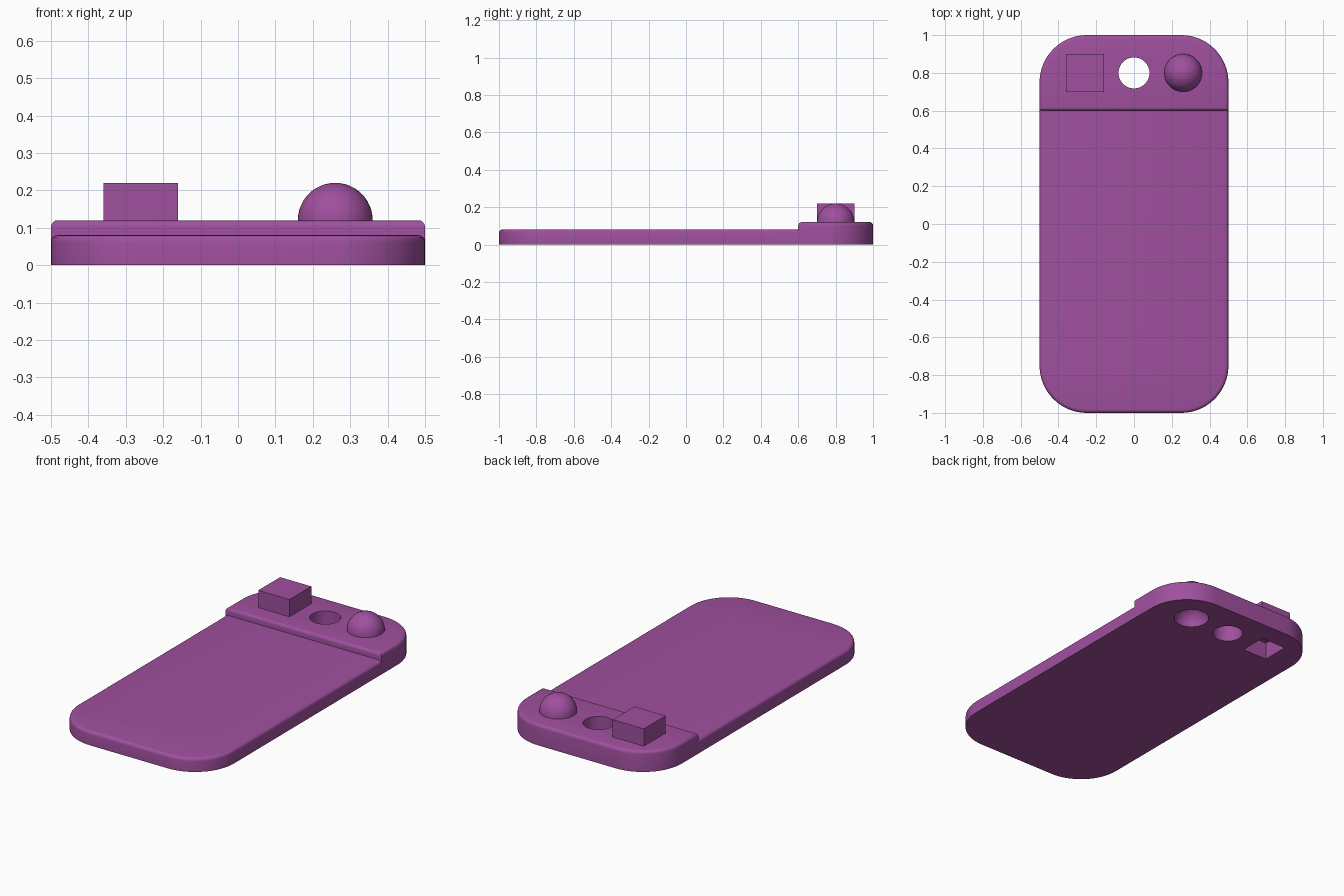
import bpy, bmesh, math
from mathutils import Matrix, Vector

if "Cube" in bpy.data.objects:
    bpy.data.objects.remove(bpy.data.objects["Cube"])

purple = bpy.data.materials.new("purple")
purple.diffuse_color = (0.35, 0.08, 0.345, 1)
purple.use_nodes = True
purple.node_tree.nodes["Principled BSDF"].inputs["Base Color"].default_value = purple.diffuse_color

R = 0.25          # plan corner radius
EDGE = 0.018      # rounding of the top edges
STEP_Y = 0.6      # where the raised head starts
STUD_Y, STUD_X = 0.8, 0.26


def finish(bm, name):
    bmesh.ops.recalc_face_normals(bm, faces=bm.faces[:])
    mesh = bpy.data.meshes.new(name)
    bm.to_mesh(mesh)
    bm.free()
    mesh.materials.append(purple)
    obj = bpy.data.objects.new(name, mesh)
    bpy.context.collection.objects.link(obj)
    return obj


def half_slab(name, y_end, height, round_cut):
    """Slab from the y = 0.6 line to y_end, with two rounded far corners."""
    s = 1 if y_end > STEP_Y else -1
    pts = [(0.5, STEP_Y)]
    for side in (1, -1):
        for i in range(17):
            a = math.pi / 2 * (i / 16 if side > 0 else 1 - i / 16)
            pts.append((side * (0.5 - R + R * math.cos(a)),
                        y_end - s * R + s * R * math.sin(a)))
    pts.append((-0.5, STEP_Y))
    bm = bmesh.new()
    base = bm.faces.new([bm.verts.new((x, y, 0)) for x, y in pts])
    ext = bmesh.ops.extrude_face_region(bm, geom=[base])
    top = [v for v in ext["geom"] if isinstance(v, bmesh.types.BMVert)]
    bmesh.ops.translate(bm, verts=top, vec=(0, 0, height))
    rim = [e for e in bm.edges
           if all(v.co.z > height - 1e-5 for v in e.verts)
           and (round_cut or any(abs(v.co.y - STEP_Y) > 1e-5 for v in e.verts))]
    bmesh.ops.recalc_face_normals(bm, faces=bm.faces[:])
    bmesh.ops.bevel(bm, geom=rim, offset=EDGE, segments=4, profile=0.5,
                    affect='EDGES', clamp_overlap=True)
    return finish(bm, name)


def box(name, x, side, z0, z1):
    bm = bmesh.new()
    m = (Matrix.Translation((x, STUD_Y, (z0 + z1) / 2))
         @ Matrix.Diagonal((side, side, z1 - z0, 1)))
    bmesh.ops.create_cube(bm, size=1, matrix=m)
    return bm


def ball(x, radius, z):
    bm = bmesh.new()
    bmesh.ops.create_uvsphere(bm, u_segments=48, v_segments=24, radius=radius,
                              matrix=Matrix.Translation((x, STUD_Y, z)))
    return bm


def boolean(target, tool, operation):
    bpy.context.view_layer.objects.active = target
    mod = target.modifiers.new(operation.lower(), 'BOOLEAN')
    mod.operation, mod.solver, mod.object = operation, 'EXACT', tool
    bpy.ops.object.modifier_apply(modifier=mod.name)
    bpy.data.objects.remove(tool)


def smooth(obj):
    bpy.ops.object.select_all(action='DESELECT')
    obj.select_set(True)
    bpy.context.view_layer.objects.active = obj
    bpy.ops.object.shade_smooth_by_angle(angle=math.radians(30))


# Flat body with its thicker head
body = half_slab("body", -1, 0.08, False)
boolean(body, half_slab("head", 1, 0.12, True), 'UNION')

# Round through hole, then the square and round sockets underneath
bm = bmesh.new()
bmesh.ops.create_cone(bm, cap_ends=True, segments=48, radius1=0.082, radius2=0.082,
                      depth=0.6, matrix=Matrix.Translation((0, STUD_Y, 0)))
boolean(body, finish(bm, "hole_cutter"), 'DIFFERENCE')
boolean(body, finish(box("square_cutter", -STUD_X, 0.16, -0.1, 0.1),
                     "square_cutter"), 'DIFFERENCE')
boolean(body, finish(ball(STUD_X, 0.094, 0), "round_cutter"), 'DIFFERENCE')
smooth(body)

# Square stud, open where it meets the head
bm = box("square_stud", -STUD_X, 0.2, 0.12, 0.22)
bm.faces.ensure_lookup_table()
low = [f for f in bm.faces if f.calc_center_median().z < 0.121]
bmesh.ops.delete(bm, geom=low, context='FACES_ONLY')
finish(bm, "square_stud")

# Dome stud
bm = ball(STUD_X, 0.1, 0.12)
bmesh.ops.bisect_plane(bm, geom=bm.verts[:] + bm.edges[:] + bm.faces[:],
                       plane_co=Vector((0, 0, 0.12)), plane_no=(0, 0, 1),
                       clear_inner=True)
smooth(finish(bm, "dome_stud"))
